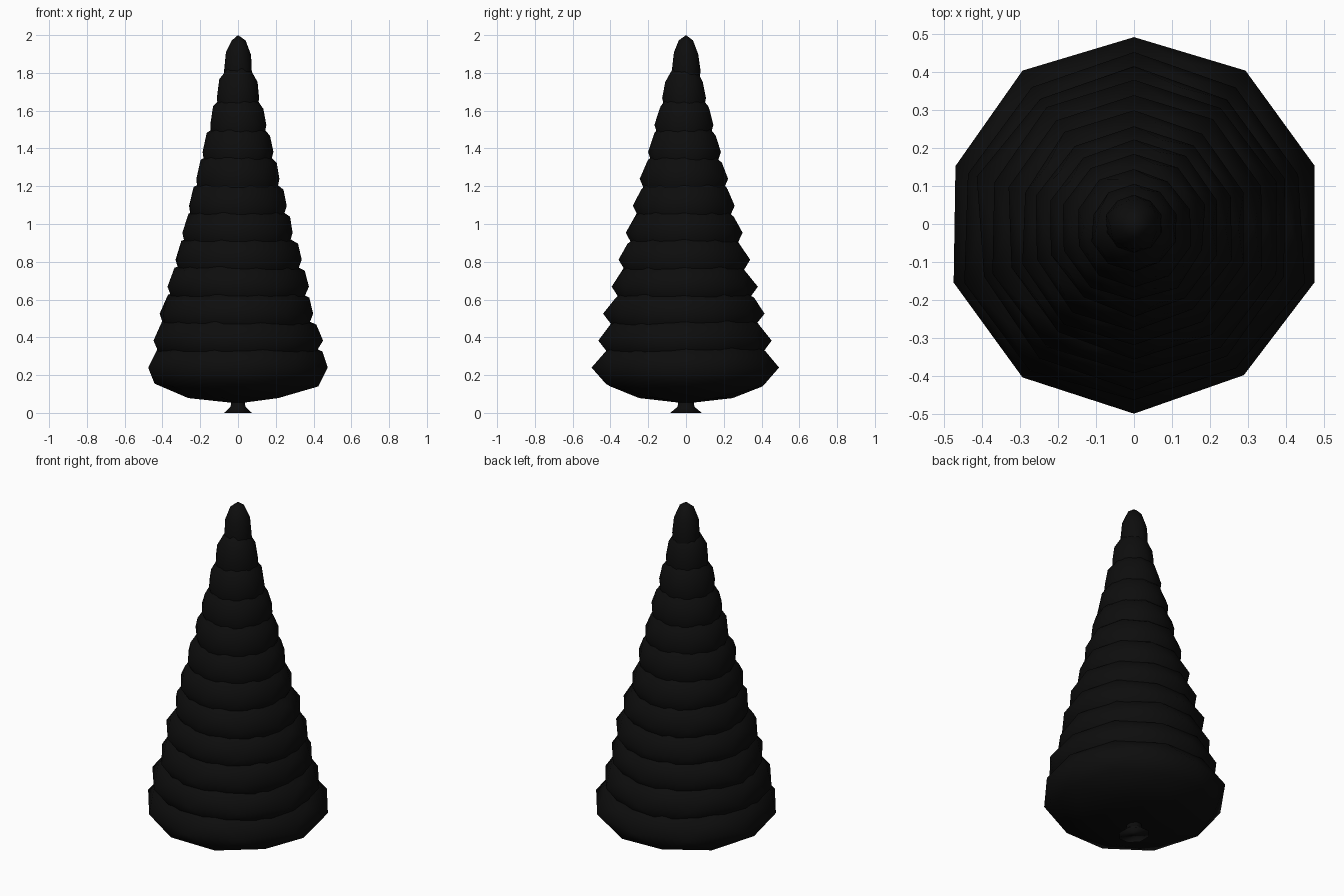
import bpy, bmesh, math, random

if "Cube" in bpy.data.objects:
    bpy.data.objects.remove(bpy.data.objects["Cube"])

random.seed(4)

# Near-black finish shared by all parts
dark = bpy.data.materials.new("dark_finish")
dark.diffuse_color = (0.004, 0.004, 0.004, 1)
dark.use_nodes = True
dark.node_tree.nodes["Principled BSDF"].inputs["Base Color"].default_value = dark.diffuse_color

TIERS = 12
FIRST_Z, LAST_Z = 0.24, 1.81
BASE_R, STEP_R = 0.503, 0.0388
HALF_H = 0.19


def finish(name, bm):
    mesh = bpy.data.meshes.new(name)
    bm.to_mesh(mesh)
    bm.free()
    for p in mesh.polygons:
        p.use_smooth = True
    mesh.materials.append(dark)
    obj = bpy.data.objects.new(name, mesh)
    bpy.context.collection.objects.link(obj)
    return obj


# Foliage: overlapping squashed icospheres, slightly uneven around the rim
for i in range(TIERS):
    r = BASE_R - STEP_R * i
    z = FIRST_Z + (LAST_Z - FIRST_Z) * i / (TIERS - 1)
    shift = -0.01 if 0 < i < TIERS - 1 else 0
    bm = bmesh.new()
    bmesh.ops.create_icosphere(bm, subdivisions=2, radius=1)
    for v in bm.verts:
        k = r * random.uniform(0.975, 1.025)
        if i == 0:
            k = min(k, 0.5)
        v.co = (v.co.x * k, v.co.y * k + shift, z + v.co.z * HALF_H)
    finish(f"foliage_tier_{i + 1}", bm)

# Trunk: short stem with a flared foot
bm = bmesh.new()
SIDES = 8
rings = []
for r, z in [(0.084, 0), (0.045, 0.032), (0.04, 0.06), (0.035, 0.2)]:
    rings.append([bm.verts.new((r * math.cos(math.tau * (s + 0.5) / SIDES) * 0.95,
                                r * math.sin(math.tau * (s + 0.5) / SIDES) * 1.08, z))
                  for s in range(SIDES)])
for a, b in zip(rings, rings[1:]):
    for s in range(SIDES):
        t = (s + 1) % SIDES
        bm.faces.new((a[s], a[t], b[t], b[s]))
bm.faces.new(rings[0][::-1])
bm.faces.new(rings[-1])
finish("trunk", bm)
